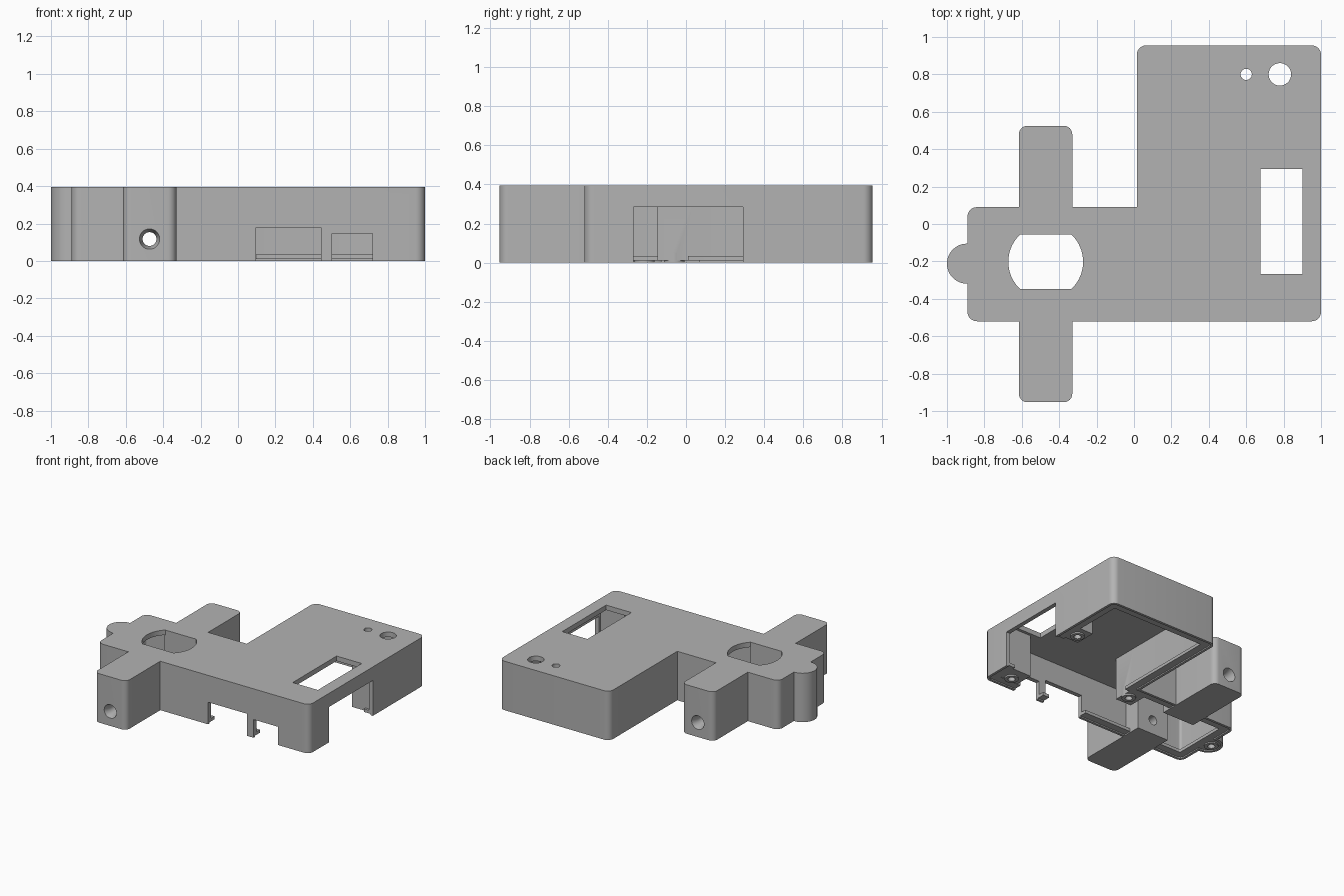
import bpy, bmesh
from math import sin, cos, pi, radians
from mathutils import Vector

if "Cube" in bpy.data.objects:
    bpy.data.objects.remove(bpy.data.objects["Cube"], do_unlink=True)

grey = bpy.data.materials.new("plain_grey")
grey.use_nodes = True
grey.diffuse_color = (0.45, 0.45, 0.45, 1)
grey.node_tree.nodes["Principled BSDF"].inputs["Base Color"].default_value = (0.45, 0.45, 0.45, 1)

HEIGHT, CEILING, FLANGE = 0.395, 0.355, 0.035


def prism(name, points, z0, z1, radii=None):
    """Extrude an anticlockwise outline, rounding the convex corners."""
    outline = []
    for i, p in enumerate(points):
        p = Vector(p)
        r = radii[i] if radii else 0
        if r == 0:
            outline.append(p)
            continue
        a = (Vector(points[i - 1]) - p).normalized()
        b = (Vector(points[(i + 1) % len(points)]) - p).normalized()
        centre = p + (a + b) * r
        for k in range(9):
            t = k / 8 * pi / 2
            outline.append(centre - b * r * cos(t) - a * r * sin(t))
    bm = bmesh.new()
    face = bm.faces.new([bm.verts.new((q.x, q.y, z0)) for q in outline])
    top = bmesh.ops.extrude_face_region(bm, geom=[face])["geom"]
    bmesh.ops.translate(bm, vec=(0, 0, z1 - z0),
                        verts=[v for v in top if isinstance(v, bmesh.types.BMVert)])
    bmesh.ops.recalc_face_normals(bm, faces=bm.faces)
    mesh = bpy.data.meshes.new(name)
    bm.to_mesh(mesh)
    bm.free()
    mesh.materials.append(grey)
    obj = bpy.data.objects.new(name, mesh)
    bpy.context.collection.objects.link(obj)
    return obj


def box(name, x0, x1, y0, y1, z0, z1, radii=None):
    return prism(name, [(x0, y0), (x1, y0), (x1, y1), (x0, y1)], z0, z1, radii)


def disc(name, x, y, r, z0, z1, sides=48):
    ring = [(x + r * cos(2 * pi * k / sides), y + r * sin(2 * pi * k / sides)) for k in range(sides)]
    return prism(name, ring, z0, z1)


def plan(name, inset, z0, z1, r):
    """The L-shaped plan of the case, drawn inward by the inset."""
    d = inset
    pts = [(-.89 + d, -.52 + d), (1 - d, -.52 + d), (1 - d, .955 - d),
           (.015 + d, .955 - d), (.015 + d, .09 - d), (-.89 + d, .09 - d)]
    return prism(name, pts, z0, z1, [r, r, r, r, 0, r])


def combine(tool, operation):
    mod = case.modifiers.new("shape", "BOOLEAN")
    mod.operation, mod.solver, mod.object = operation, "EXACT", tool
    bpy.context.view_layer.objects.active = case
    bpy.ops.object.modifier_apply(modifier=mod.name)
    bpy.data.objects.remove(tool, do_unlink=True)


def cut(tool):
    combine(tool, "DIFFERENCE")


def add(tool):
    combine(tool, "UNION")


# Outer case with its side lug
case = plan("case_shell", 0, 0, HEIGHT, .05)
add(disc("lug", -.893, -.212, .107, 0, HEIGHT))

# Hollow interior, flange opening and shallow lid recess
cut(plan("cavity", .035, FLANGE, CEILING, .02))
cut(plan("opening", .08, -.1, .1, .01))
cut(plan("lid_recess", .02, -.1, .01, .03))
cut(disc("lug_recess", -.893, -.212, .087, -.1, .01))

# Round window, narrowed by the solid arms added next
cut(disc("round_window", -.472, -.202, .2, -.1, .6, 64))
add(box("front_arm", -.615, -.33, -.953, -.347, 0, HEIGHT, [.045, .045, 0, 0]))
add(box("back_arm", -.615, -.33, -.057, .525, 0, HEIGHT, [0, 0, .045, .045]))

# Screw pillars with end rings
for x0, x1, y0, y1 in [(-.09, .05, -.145, .07), (.75, .98, -.5, -.29), (.8, .98, .31, .48)]:
    add(box("pillar", x0, x1, y0, y1, .012, CEILING + .01))
for x, y in [(0, -.06), (.84, -.4), (.87, .39), (-.92, -.212)]:
    add(disc("screw_ring", x, y, .052, 0, .05, 32))
    cut(disc("screw_hole", x, y, .027, -.1, .25, 32))

# Rectangular window and connector notches
cut(box("display_window", .675, .9, -.267, .293, -.1, .6))
cut(box("side_notch", .85, 1.1, -.268, .292, -.1, .285))
cut(box("wide_notch", .097, .445, -.7, -.42, -.1, .178))
cut(box("narrow_notch", .503, .72, -.7, -.42, -.1, .147))

# Round holes in the top
cut(disc("button_hole", .78, .8, .06, .2, .6))
cut(disc("light_hole", .6, .8, .03, .2, .6, 32))


# Bores along the arms with flared mouths
def bore(y0, y1, r0, r1):
    bpy.ops.mesh.primitive_cone_add(vertices=32, radius1=r0, radius2=r1, depth=y1 - y0,
                                    location=(-.473, (y0 + y1) / 2, .117),
                                    rotation=(-pi / 2, 0, 0))
    cut(bpy.context.object)


bore(-1.1, .7, .037, .037)
bore(-.97, -.9, .06, .037)
bore(.47, .54, .037, .06)

# Keep edges crisp and curves smooth
bpy.ops.object.select_all(action="DESELECT")
case.select_set(True)
bpy.context.view_layer.objects.active = case
bpy.ops.object.shade_smooth_by_angle(angle=radians(30))
